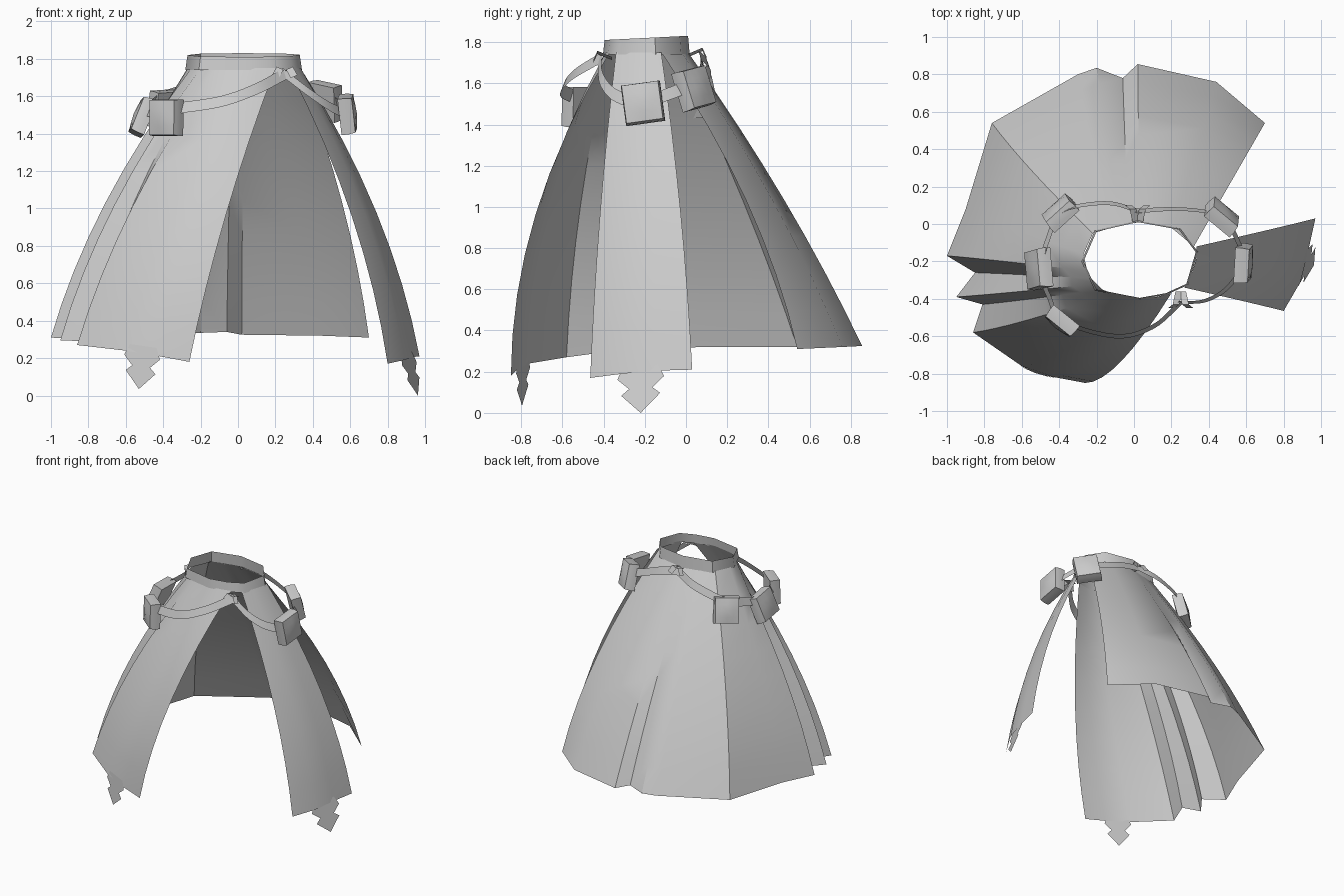
import bpy, bmesh, math
from mathutils import Vector, Matrix

if "Cube" in bpy.data.objects:
    bpy.data.objects.remove(bpy.data.objects["Cube"])

cloth = bpy.data.materials.new("grey_cloth")
cloth.use_nodes = True
GREY = (0.6, 0.6, 0.6, 1)
cloth.diffuse_color = GREY
cloth.node_tree.nodes["Principled BSDF"].inputs["Base Color"].default_value = GREY


def finish(name, bm, angle=35):
    me = bpy.data.meshes.new(name)
    bm.to_mesh(me)
    bm.free()
    ob = bpy.data.objects.new(name, me)
    bpy.context.collection.objects.link(ob)
    me.materials.append(cloth)
    bpy.ops.object.select_all(action='DESELECT')
    ob.select_set(True)
    bpy.context.view_layer.objects.active = ob
    bpy.ops.object.shade_smooth_by_angle(angle=math.radians(angle))
    return ob


def sheet(name, columns, closed=False, angle=35):
    """Surface through columns of points, each listed top to bottom."""
    bm = bmesh.new()
    cols = [[bm.verts.new(p) for p in c] for c in columns]
    n = len(cols)
    for i in range(n if closed else n - 1):
        a, b = cols[i], cols[(i + 1) % n]
        for j in range(len(a) - 1):
            bm.faces.new((a[j], b[j], b[j + 1], a[j + 1]))
    return finish(name, bm, angle)


def drape(top, hem, bulge, rows=8, z0=1.75):
    """Column from waist to hem, bulging outward on the way down."""
    pts = []
    for r in range(rows + 1):
        t = r / rows
        fx, fy = (t + b * t * (1 - t) for b in bulge)
        pts.append((top[0] + (hem[0] - top[0]) * fx,
                    top[1] + (hem[1] - top[1]) * fy,
                    z0 + (hem[2] - z0) * t))
    return pts


def smooth_path(pts, steps=5):
    """Catmull-Rom samples through the points."""
    p = [Vector(q) for q in pts]
    p = [2 * p[0] - p[1]] + p + [2 * p[-1] - p[-2]]
    out = []
    for i in range(1, len(p) - 2):
        a, b, c, d = p[i - 1:i + 3]
        for s in range(steps):
            t = s / steps
            out.append(0.5 * (2 * b + (c - a) * t + (2 * a - 5 * b + 4 * c - d) * t * t
                              + (3 * b - a - 3 * c + d) * t ** 3))
    return out + [p[-2]]


# Waist band
ring = [(0.17, -0.37), (0.03, -0.395), (-0.2, -0.35), (-0.27, -0.2), (-0.2, -0.04),
        (0.02, 0.01), (0.24, -0.03), (0.33, -0.15), (0.28, -0.32)]
sheet("waist_band", [[(x, y, 1.83 + 0.05 * y),
                      (0.03 + (x - 0.03) * 1.04, -0.19 + (y + 0.19) * 1.04, 1.74)]
                     for x, y in ring], closed=True, angle=50)

# Main skirt: front right panel, pleats at the right side, then the back
front, side, back = (0.3, 1.0), (0.45, 0.6), (0.35, 0.2)
skirt = [
    ((0.20, -0.37), (-0.26, -0.85, 0.18), front),
    ((0.12, -0.39), (-0.42, -0.82, 0.21), front),
    ((0.02, -0.395), (-0.60, -0.76, 0.24), (0.35, 0.9)),
    ((-0.12, -0.37), (-0.86, -0.58, 0.27), (0.4, 0.7)),
    ((-0.17, -0.35), (-0.81, -0.43, 0.29), side),
    ((-0.20, -0.32), (-0.95, -0.39, 0.295), side),
    ((-0.23, -0.29), (-0.85, -0.26, 0.30), side),
    ((-0.25, -0.25), (-1.00, -0.17, 0.31), side),
    ((-0.27, -0.16), (-0.90, 0.08, 0.32), (0.45, 0.3)),
    ((-0.22, -0.05), (-0.76, 0.54, 0.32), back),
    ((-0.12, -0.02), (-0.30, 0.80, 0.33), back),
    ((-0.07, -0.01), (-0.20, 0.835, 0.335), back),
    ((-0.03, 0.0), (-0.06, 0.78, 0.34), back),
    ((0.03, 0.01), (0.02, 0.855, 0.325), back),
    ((0.20, -0.02), (0.44, 0.76, 0.32), (0.4, 0.25)),
    ((0.32, -0.12), (0.70, 0.54, 0.31), (0.5, 0.5)),
]
sheet("skirt", [drape(*c) for c in skirt])

# Separate panel on the left side
left = [((0.335, -0.12), (0.97, 0.03, 0.21)), ((0.335, -0.18), (0.93, -0.15, 0.205)),
        ((0.31, -0.26), (0.89, -0.31, 0.19)), ((0.27, -0.34), (0.80, -0.465, 0.17))]
sheet("left_panel", [drape(t, h, (0.55, 0.5)) for t, h in left])

# Jagged pointed tips hanging from the hems
half = [(0.09, 0.03), (0.12, -0.03), (0.06, -0.08), (0.10, -0.11)]
outline = half + [(0, -0.2)] + [(-u, v) for u, v in reversed(half)]


def hem_tip(name, centre, along, drop, size):
    bm = bmesh.new()
    c, h, d = Vector(centre), Vector(along).normalized(), Vector(drop)
    bm.faces.new([bm.verts.new(c + h * u * size + d * v) for u, v in outline])
    bmesh.ops.triangulate(bm, faces=bm.faces[:])
    finish(name, bm)


hem_tip("left_panel_tip", (0.908, -0.22, 0.2), (0.17, 0.5, 0.04), (-0.27, 0, 1), 1.0)
hem_tip("front_panel_tip", (-0.51, -0.79, 0.235), (0.34, -0.12, -0.05), (0.1, 0.03, 1), 0.85)

# Draped belt in two halves meeting at a front and a back knot
KNOT_F, KNOT_B = (0.25, -0.42, 1.72), (0.02, 0.07, 1.735)
right_belt = [KNOT_F, (0.1, -0.55, 1.64), (-0.1, -0.6, 1.57), (-0.38, -0.52, 1.53),
              (-0.45, -0.4, 1.52), (-0.5, -0.24, 1.53), (-0.45, -0.05, 1.57),
              (-0.4, 0.06, 1.6), (-0.28, 0.1, 1.64), (-0.12, 0.11, 1.69), KNOT_B]
left_belt = [KNOT_B, (0.2, 0.08, 1.69), (0.36, 0.07, 1.63), (0.47, 0.04, 1.6),
             (0.55, -0.08, 1.55), (0.58, -0.21, 1.51), (0.5, -0.34, 1.54),
             (0.38, -0.41, 1.62), KNOT_F]
for name, path in (("belt_right", right_belt), ("belt_left", left_belt)):
    cols = []
    for p in smooth_path(path):
        out = Vector((p.x - 0.03, p.y + 0.19, 0)).normalized() * 0.012
        up = Vector((0, 0, 0.03))
        cols.append([p + up - out, p - up + out])
    sheet(name, cols, angle=60)

# Knots: two crossing ribbon ends each
for name, k, s in (("front_knot", KNOT_F, -1), ("back_knot", KNOT_B, 1)):
    k = Vector(k)
    for side_name, d in (("a", -1), ("b", 1)):
        w = Vector((0.018, 0, 0.008 * d))
        a = k + Vector((0.01 * d, -0.06 * s, 0.0))
        m = k + Vector((0.025 * d, 0.01 * s, 0.03))
        e = k + Vector((0.05 * d, 0.03 * s, -0.015))
        sheet(f"{name}_{side_name}", [[p - w for p in (a, m, e)], [p + w for p in (a, m, e)]])

# Puffed pouches: position, facing angle, lean outward at the bottom, roll, width
pouches = {
    "pouch_front_right": ((-0.385, -0.52, 1.485), 231, 2, 0, 0.18),
    "pouch_side_right": ((-0.51, -0.24, 1.49), 183, 22, 5, 0.21),
    "pouch_back_right": ((-0.395, 0.06, 1.535), 133, 14, -3, 0.18),
    "pouch_back_left": ((0.47, 0.04, 1.575), 48, 14, 10, 0.18),
    "pouch_side_left": ((0.585, -0.21, 1.505), -4, 6, 8, 0.19),
}
for name, (pos, yaw, lean, roll, width) in pouches.items():
    bm = bmesh.new()
    bmesh.ops.create_cube(bm, size=1)
    bmesh.ops.subdivide_edges(bm, edges=bm.edges[:], cuts=3, use_grid_fill=True)
    for v in bm.verts:
        puff = math.cos(v.co.y * math.pi) * math.cos(v.co.z * math.pi)
        if v.co.x > 0:
            v.co.x += 0.35 * puff * v.co.x
            v.co.y *= 1 - 0.12 * v.co.x
            v.co.z *= 1 - 0.1 * v.co.x
    m = (Matrix.Translation(pos) @ Matrix.Rotation(math.radians(yaw), 4, 'Z')
         @ Matrix.Rotation(math.radians(-lean), 4, 'Y')
         @ Matrix.Rotation(math.radians(roll), 4, 'X')
         @ Matrix.Diagonal((0.075, width, 0.195, 1)))
    bmesh.ops.transform(bm, matrix=m, verts=bm.verts[:])
    finish(name, bm, 45)
